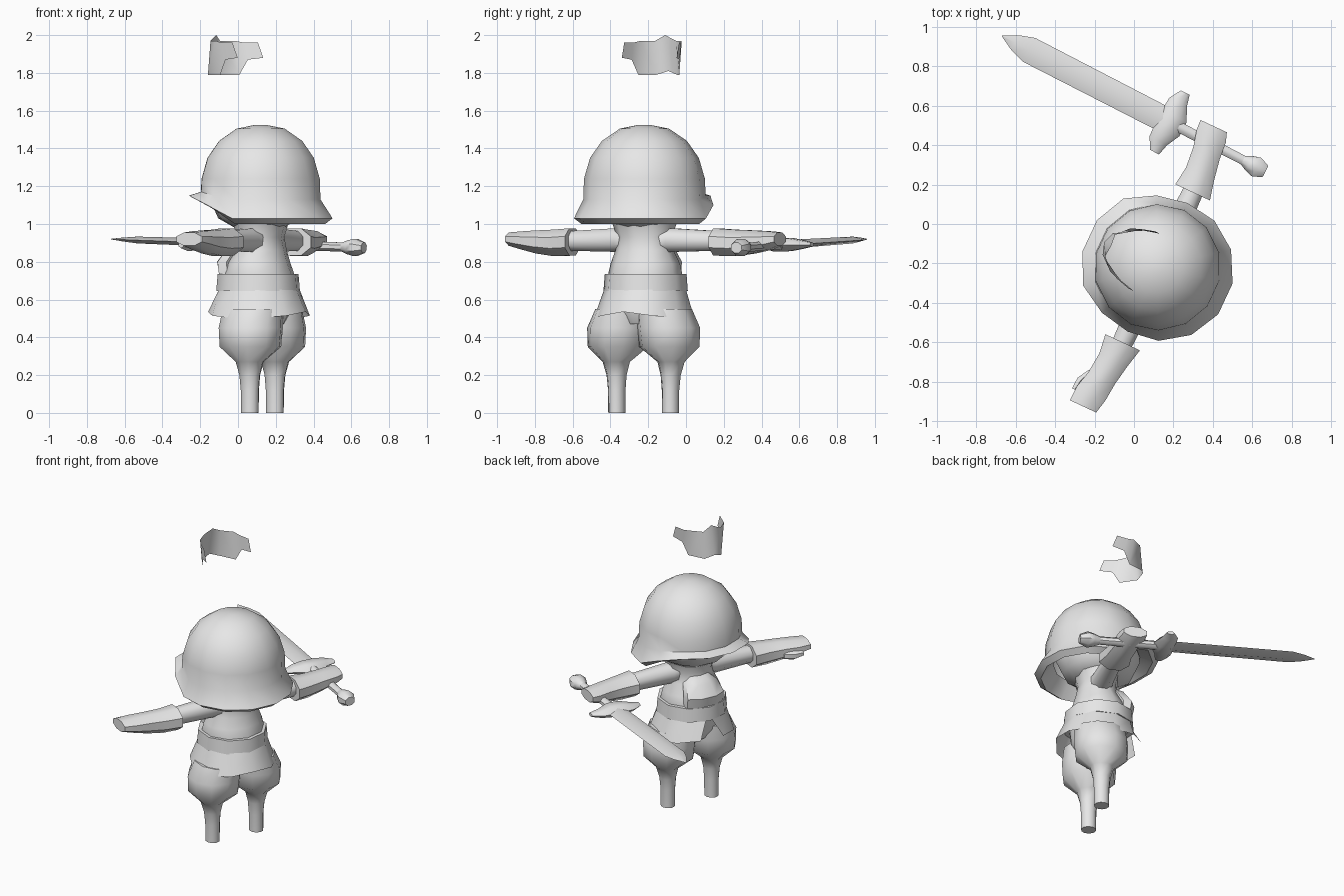
import bpy
import bmesh
from math import sin, cos, pi, radians
from mathutils import Matrix, Vector

old = bpy.data.objects.get("Cube")
if old:
    bpy.data.objects.remove(old)

grey = bpy.data.materials.new("plain grey")
grey.use_nodes = True
shade = (0.8, 0.8, 0.8, 1)
grey.diffuse_color = shade
grey.node_tree.nodes["Principled BSDF"].inputs["Base Color"].default_value = shade

# Figure frame: x is its left, y its back
BODY = Matrix.Translation((0.12, -0.22, 0)) @ Matrix.Rotation(radians(-115), 4, "Z")
parts = []


def skin(name, rows, frame, closed=True, caps=(True, True)):
    """Join rows of points into a surface, capping the first and last rows."""
    bm = bmesh.new()
    grid = [[bm.verts.new(frame @ Vector(p)) for p in row] for row in rows]
    n = len(grid[0])
    for a, b in zip(grid, grid[1:]):
        for i in range(n if closed else n - 1):
            j = (i + 1) % n
            bm.faces.new((a[i], a[j], b[j], b[i]))
    for row, cap in zip((grid[0], grid[-1]), caps):
        if cap:
            bm.faces.new(row)
    if closed:
        bmesh.ops.recalc_face_normals(bm, faces=bm.faces)
    mesh = bpy.data.meshes.new(name)
    bm.to_mesh(mesh)
    bm.free()
    mesh.materials.append(grey)
    obj = bpy.data.objects.new(name, mesh)
    bpy.context.collection.objects.link(obj)
    parts.append(obj)


def loft(name, rings, sides=8, frame=BODY, turn=0.5):
    """Each ring is (distance, centre x, centre y, radius x, radius y)."""
    rows = []
    for t, cx, cy, rx, ry in rings:
        angles = [2 * pi * (i + turn) / sides for i in range(sides)]
        rows.append([(cx + rx * cos(a), cy + ry * sin(a), t) for a in angles])
    skin(name, rows, frame)


def arm_frame(s):
    """Lay a loft outward along one arm."""
    return BODY @ Matrix(((0, 0, s, 0), (1, 0, 0, 0), (0, 1, 0, 0.905), (0, 0, 0, 1)))


# Legs, sleeves and gloves on both sides
for side, s, hand in (("left", 1, 0.8), ("right", -1, 0.77)):
    leg = [(0, 0.157, 0.045, 0.048), (0.12, 0.157, 0.046, 0.05),
           (0.2, 0.158, 0.053, 0.057), (0.27, 0.16, 0.072, 0.076),
           (0.35, 0.15, 0.16, 0.168), (0.45, 0.145, 0.168, 0.175),
           (0.55, 0.12, 0.145, 0.168)]
    loft(side + "_leg", [(z, s * x, 0.01, rx, ry) for z, x, rx, ry in leg], 10)
    loft(side + "_sleeve", [(0.05, 0, 0.01, 0.085, 0.08), (0.15, 0, 0.01, 0.068, 0.068),
                            (0.46, 0, 0.005, 0.055, 0.055)], 8, arm_frame(s))
    loft(side + "_glove", [(0.42, 0, 0, 0.105, 0.078), (0.52, -0.005, -0.005, 0.085, 0.076),
                           (0.63, -0.02, 0, 0.08, 0.066), (0.72, -0.035, 0.008, 0.088, 0.052),
                           (hand, -0.045, 0.015, 0.08, 0.038)], 8, arm_frame(s))
loft("left_thumb", [(0.62, -0.08, -0.02, 0.02, 0.025), (0.68, -0.11, -0.02, 0.025, 0.028),
                    (0.74, -0.12, -0.015, 0.016, 0.018)], 6, arm_frame(1))

# Torso, hips, belt and chest panel
loft("torso", [(0.64, 0, -0.01, 0.19, 0.19), (0.73, 0, -0.01, 0.2, 0.19),
               (0.79, 0, -0.01, 0.188, 0.165), (0.86, 0, 0, 0.158, 0.135),
               (0.93, 0, 0, 0.15, 0.12), (1, 0, 0, 0.175, 0.14)], 10)
loft("hips", [(0.47, 0, 0, 0.14, 0.13), (0.53, 0, 0, 0.175, 0.165),
              (0.65, 0, 0, 0.18, 0.18)], 10)
loft("belt", [(0.645, 0, -0.015, 0.225, 0.226), (0.735, 0, -0.015, 0.218, 0.218)], 10)
loft("chest_panel", [(0.73, 0, -0.16, 0.14, 0.06), (0.8, 0, -0.165, 0.14, 0.07),
                     (0.87, 0, -0.12, 0.12, 0.06), (0.91, 0, -0.09, 0.07, 0.04)], 8)

# Skirt split at the front, flaring to an uneven hem
top, hem = [], []
steps = 10
for i in range(steps + 1):
    u = i / steps * 2 - 1
    for row, r, spread in ((top, 0.218, pi - 0.08), (hem, 0.272, pi - 0.3)):
        a = pi / 2 + u * spread
        z = 0.655 if row is top else 0.535 - 0.035 * abs(sin(u * pi))
        row.append((r * cos(a), r * sin(a) - 0.01, z))
skin("skirt", [hem, top], BODY, False, (False, False))

# Head under the helmet
loft("head", [(0.98, 0, -0.01, 0.13, 0.13), (1.03, 0, -0.01, 0.21, 0.22),
              (1.12, 0, -0.01, 0.26, 0.26), (1.3, 0, 0, 0.26, 0.26),
              (1.4, 0, 0, 0.18, 0.18)], 12)

# Helmet: dome, brim raised over the face, and inner lining
sides = 14
rows = []
for z, r in ((1.525, 0.03), (1.505, 0.13), (1.44, 0.225), (1.35, 0.288), (1.24, 0.32)):
    rows.append([(r * cos(2 * pi * i / sides), r * sin(2 * pi * i / sides), z)
                 for i in range(sides)])
flare, rim, lip, lining = [], [], [], []
for i in range(sides):
    a = 2 * pi * i / sides
    front = -sin(a)
    if front > 0.6:
        levels = (1.17, 1.15, 1.13, 1.16)
        brim = 0.39
    elif front > 0.3:
        levels = (1.15, 1.1, 1.08, 1.13)
        brim = 0.365
    else:
        levels = (1.13, 1.03, 1.0, 1.1)
        brim = 0.36 + 0.03 * max(0, -front)
    for row, r, z in zip((flare, rim, lip, lining),
                         (0.324, brim, brim - 0.04, 0.27), levels):
        row.append((r * cos(a), r * sin(a), z))
skin("helmet", rows + [flare, rim, lip, lining], BODY, True, (True, False))

# Floating beard shell, mirrored about its middle
half = [(0, -0.26, 2, -0.3, 1.81), (0.06, -0.265, 1.97, -0.28, 1.79),
        (0.12, -0.21, 1.97, -0.18, 1.79), (0.14, -0.16, 1.96, -0.14, 1.87),
        (0.16, -0.09, 1.96, -0.06, 1.88)]
full = [(-c[0], *c[1:]) for c in half[:0:-1]] + half
upper = [(x, y, z) for x, y, z, _, _ in full]
lower = [(x, y, z) for x, _, _, y, z in full]
skin("floating_beard", [lower, upper], BODY, False, (False, False))

# Sword, measured from the pommel end along its length
start, tip = Vector((0.64, 0.28, 0.875)), Vector((-0.67, 0.955, 0.92))
along = (tip - start).normalized()
across = along.cross(Vector((0, 0, 1))).normalized()
up = across.cross(along)


def sword_frame(x, y, z):
    m = Matrix((x, y, z)).transposed().to_4x4()
    m.translation = start
    return m


SWORD = sword_frame(across, up, along)
loft("pommel", [(-0.03, 0, 0, 0.035, 0.03), (0.02, 0, 0, 0.057, 0.05),
                (0.06, 0, 0, 0.045, 0.04), (0.1, 0, 0, 0.025, 0.025)], 8, SWORD)
loft("grip", [(0.08, 0, 0, 0.026, 0.026), (0.52, 0, 0, 0.03, 0.028)], 8, SWORD)
loft("blade", [(0.5, 0, 0, 0.066, 0.024), (1.32, 0, 0, 0.068, 0.018),
               (1.4, 0, 0, 0.042, 0.011), (1.475, 0, 0, 0.002, 0.002)], 4, SWORD, 0)
guard = [(0.17, 0.515, 0.025, 0.012), (0.11, 0.525, 0.05, 0.025), (0.04, 0.51, 0.07, 0.04)]
guard = [(-t, *g) for t, *g in guard] + guard[::-1]
loft("guard", [(t, c, 0, r, h) for t, c, r, h in guard], 6,
     sword_frame(along, up, across), 0)

# Smooth shading with sharp edges kept
bpy.ops.object.select_all(action="DESELECT")
for obj in parts:
    obj.select_set(True)
bpy.context.view_layer.objects.active = parts[0]
bpy.ops.object.shade_smooth_by_angle(angle=radians(45))
